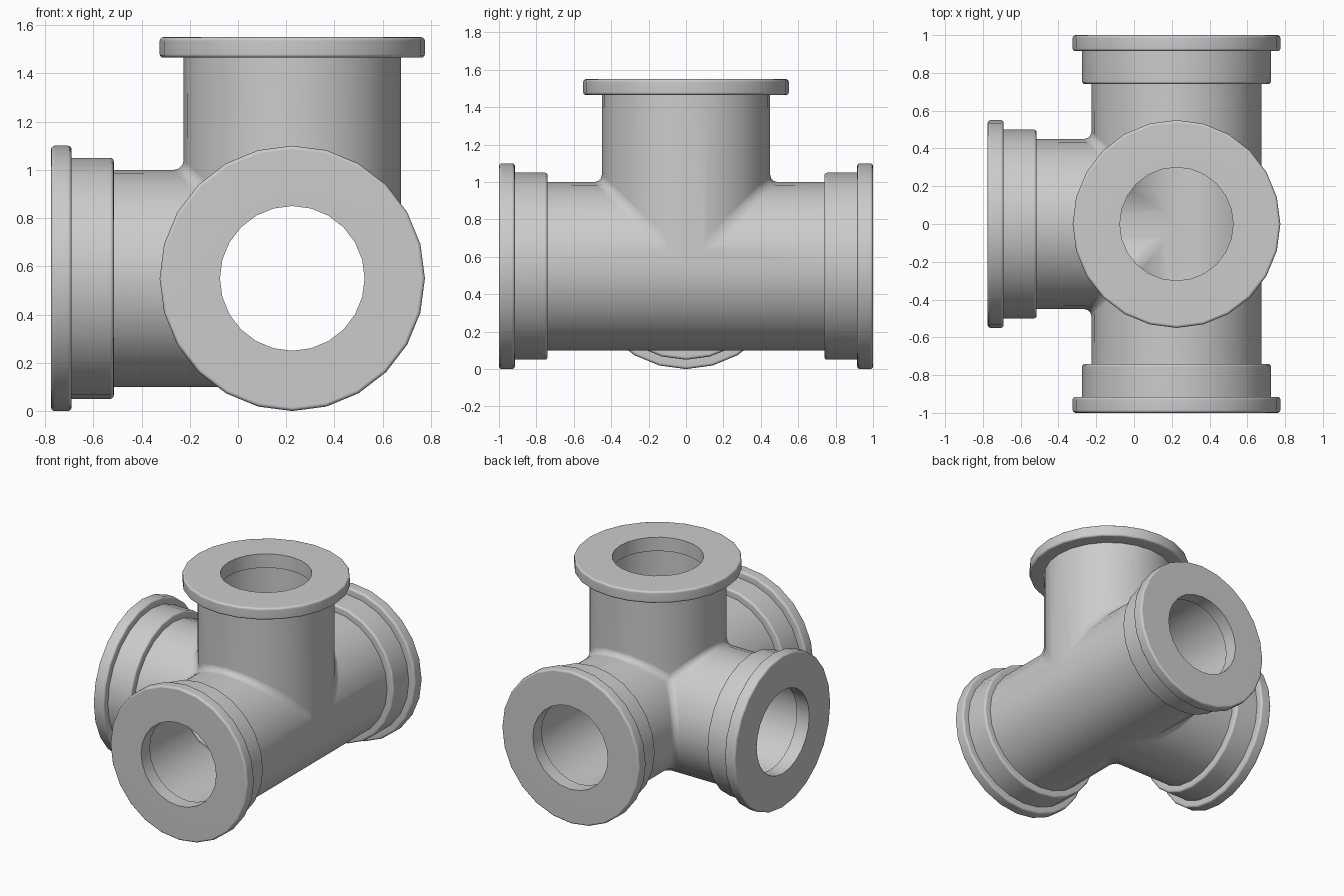
import bpy, bmesh, math
from mathutils import Vector

cube = bpy.data.objects.get("Cube")
if cube:
    bpy.data.objects.remove(cube, do_unlink=True)

SIDES = 24
CENTRE = Vector((0.225, 0, 0.55))
PIPE, BORE, HOLE, COLLAR, FLANGE = 0.45, 0.35, 0.30, 0.50, 0.55

metal = bpy.data.materials.new("grey_metal")
metal.use_nodes = True
grey = (0.6, 0.6, 0.6, 1)
metal.diffuse_color = grey
metal.node_tree.nodes["Principled BSDF"].inputs["Base Color"].default_value = grey

# Arm directions, each with whether it carries a stepped collar
ARMS = [(Vector((0, 1, 0)), True), (Vector((0, -1, 0)), True),
        (Vector((-1, 0, 0)), True), (Vector((0, 0, 1)), False)]


def rounded(r, t, side, size=0.015):
    """Rounded outer corner; side -1 rises away from the joint, 1 turns inward at the end."""
    arc = [math.radians(a) for a in (0, 30, 60, 90)]
    pts = [(r - size + size * math.cos(a), t - side * size + side * size * math.sin(a))
           for a in arc]
    return pts if side > 0 else pts[::-1]


def arm_profile(has_collar):
    """Radius and distance pairs from outer joint, over the flange, back to inner joint."""
    pts = [(PIPE, None)]
    if has_collar:
        pts += [(PIPE, 0.74)] + rounded(COLLAR, 0.74, -1) + [(COLLAR, 0.915)]
    else:
        pts += [(PIPE, 0.915)]
    pts += rounded(FLANGE, 0.915, -1) + rounded(FLANGE, 1.0, 1)
    pts += [(HOLE, 1.0), (HOLE, 0.9), (BORE, 0.9), (BORE, None)]
    return pts


def add_arm(bm, axis, has_collar):
    u = Vector((0, 0, 1)) if axis.z == 0 else Vector((1, 0, 0))
    v = axis.cross(u)
    rings = []
    for r, t in arm_profile(has_collar):
        ring = []
        for i in range(SIDES):
            a = math.tau * i / SIDES
            p = (u * math.cos(a) + v * math.sin(a)) * r
            # Joint rings are mitred against every other arm
            along = max([0] + [p.dot(d) for d, _ in ARMS]) if t is None else t
            ring.append(bm.verts.new(p + axis * along))
        rings.append(ring)
    for lower, upper in zip(rings, rings[1:]):
        for i in range(SIDES):
            j = (i + 1) % SIDES
            bm.faces.new((lower[i], lower[j], upper[j], upper[i]))


# Four-way hollow pipe body
bm = bmesh.new()
for axis, has_collar in ARMS:
    add_arm(bm, axis, has_collar)
bmesh.ops.remove_doubles(bm, verts=bm.verts[:], dist=0.0005)
bmesh.ops.recalc_face_normals(bm, faces=bm.faces[:])

# Soft fillets where the arms meet
joints = [e for e in bm.edges
          if all(abs(c) < PIPE + 0.01 for vert in e.verts for c in vert.co)
          and len(e.link_faces) == 2 and e.calc_face_angle() > 0.4]
bmesh.ops.bevel(bm, geom=joints, offset=0.04, offset_type='OFFSET', segments=3,
                profile=0.5, affect='EDGES', clamp_overlap=True)
bmesh.ops.recalc_face_normals(bm, faces=bm.faces[:])
bmesh.ops.translate(bm, verts=bm.verts[:], vec=CENTRE)

mesh = bpy.data.meshes.new("pipe_fitting")
bm.to_mesh(mesh)
bm.free()
mesh.materials.append(metal)
fitting = bpy.data.objects.new("pipe_fitting", mesh)
bpy.context.collection.objects.link(fitting)

# Smooth shading with clean flats
bpy.ops.object.select_all(action='DESELECT')
fitting.select_set(True)
bpy.context.view_layer.objects.active = fitting
bpy.ops.object.shade_smooth_by_angle(angle=math.radians(38))
weighted = fitting.modifiers.new("clean_normals", 'WEIGHTED_NORMAL')
weighted.keep_sharp = True
